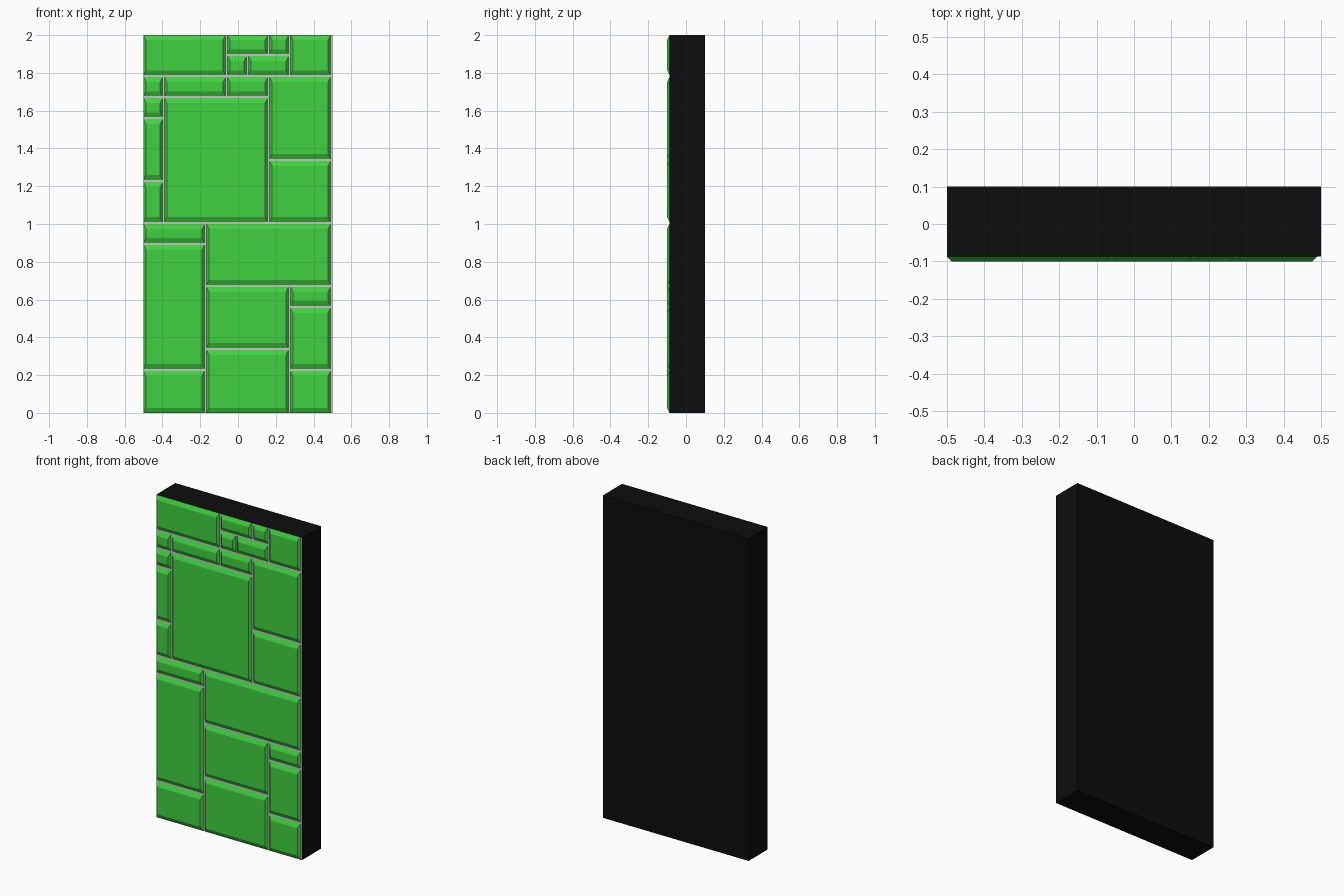
import bpy, bmesh

if "Cube" in bpy.data.objects:
    bpy.data.objects.remove(bpy.data.objects["Cube"])

U = 1 / 9                 # tile grid unit
GAP = 0.01                # groove between tiles
BX, BZ = 0.013, 0.026     # chamfer widths across and up
FACE, BASE, BACK = -0.1, -0.087, 0.1


def material(name, rgb):
    m = bpy.data.materials.new(name)
    m.diffuse_color = (*rgb, 1)
    m.use_nodes = True
    m.node_tree.nodes["Principled BSDF"].inputs["Base Color"].default_value = m.diffuse_color
    return m


def add_object(name, bm, mats):
    bmesh.ops.recalc_face_normals(bm, faces=bm.faces)
    me = bpy.data.meshes.new(name)
    bm.to_mesh(me)
    bm.free()
    for m in mats:
        me.materials.append(m)
    ob = bpy.data.objects.new(name, me)
    bpy.context.collection.objects.link(ob)
    return ob


def frustum(bm, x0, x1, z0, z1, ya, yb, bx=0, bz=0):
    """Closed block from depth ya (full size) to yb (inset by bx, bz)."""
    rings = []
    for y, ix, iz in ((ya, 0, 0), (yb, bx, bz)):
        rings.append([bm.verts.new(p) for p in (
            (x0 + ix, y, z0 + iz), (x1 - ix, y, z0 + iz),
            (x1 - ix, y, z1 - iz), (x0 + ix, y, z1 - iz))])
    a, b = rings
    bm.faces.new(a)
    bm.faces.new(b)
    for i in range(4):
        j = (i + 1) % 4
        bm.faces.new((a[i], a[j], b[j], b[i]))


black = material("black_backing", (0.004, 0.004, 0.004))
grey = material("grey_grout", (0.6, 0.55, 0.6))
green = material("green_tile", (0.05, 0.64, 0.05))

# Slab body: black all round with a grey front seen in the grooves
bm = bmesh.new()
frustum(bm, -0.5, 0.5, 0, 2, BACK, BASE)
slab = add_object("slab", bm, [black, grey])
for p in slab.data.polygons:
    if p.normal.y < -0.5:
        p.material_index = 1

# Tiles as (left, right, bottom, top) in grid units
tiles = [
    # lower half
    (0, 3, 0, 2), (0, 3, 2, 8), (0, 3, 8, 9), (3, 7, 0, 3), (3, 7, 3, 6),
    (7, 9, 0, 2), (7, 9, 2, 5), (7, 9, 5, 6), (3, 9, 6, 9),
    # middle
    (0, 1, 9, 11), (0, 1, 11, 14), (0, 1, 14, 15), (0, 1, 15, 16),
    (1, 6, 9, 15), (1, 4, 15, 16), (4, 6, 15, 16), (6, 9, 9, 12), (6, 9, 12, 16),
    # top band
    (0, 4, 16, 18), (4, 5, 16, 17), (5, 7, 16, 17), (4, 6, 17, 18),
    (6, 7, 17, 18), (7, 9, 16, 18),
]
bm = bmesh.new()
for l, r, b, t in tiles:
    frustum(bm, l * U - 0.5, r * U - 0.5 - GAP, b * U + (GAP if b else 0), t * U,
            BASE, FACE, BX, BZ)
add_object("wall_tiles", bm, [green])
